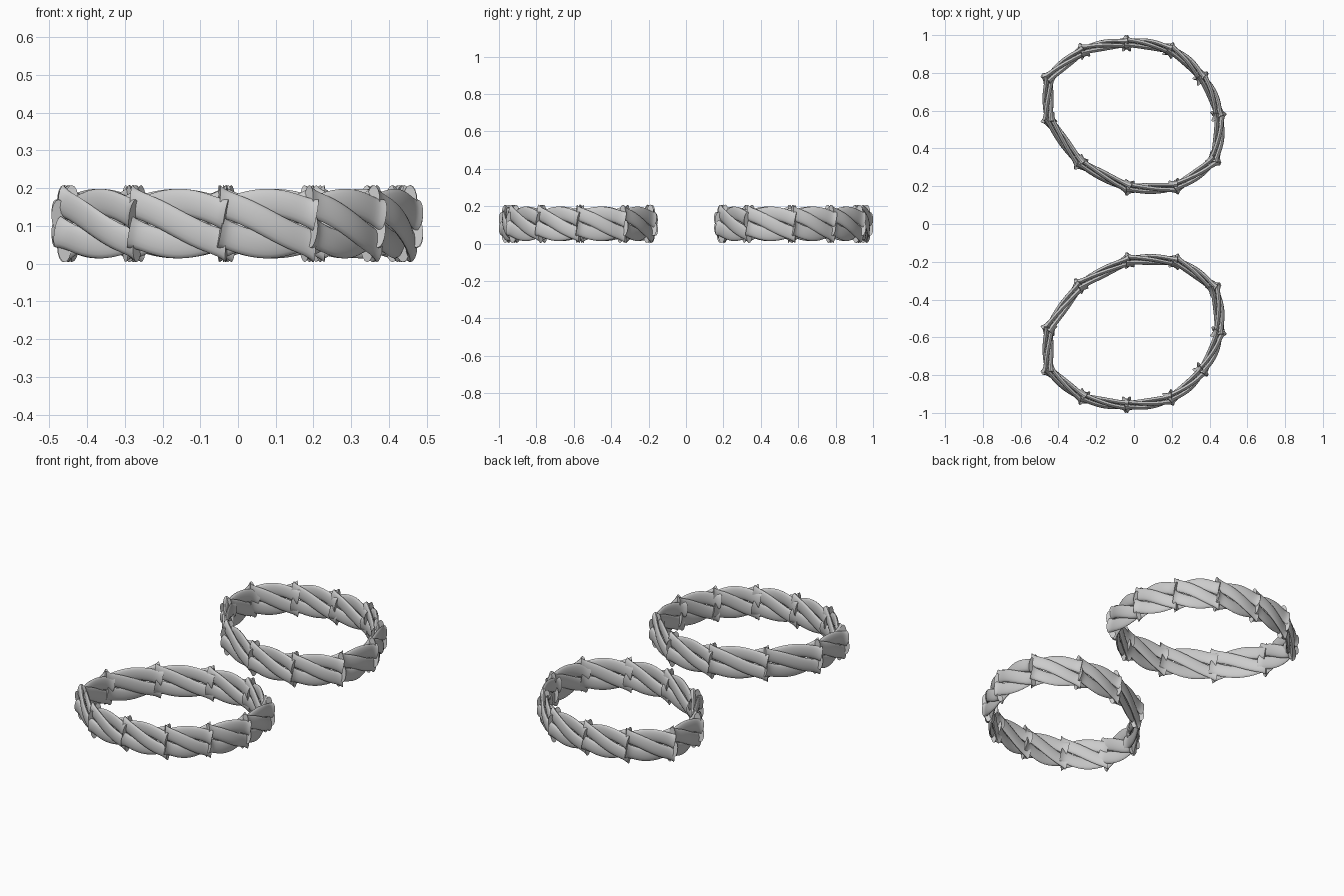
import bpy, bmesh, math
from mathutils import Vector

if "Cube" in bpy.data.objects:
    bpy.data.objects.remove(bpy.data.objects["Cube"])

# joints of the ring, counter-clockwise seen from above
JOINTS = [(.445, .575), (.355, .775), (.19, .92), (-.04, .955), (-.27, .915), (-.45, .77),
          (-.45, .555), (-.285, .325), (-.03, .195), (.22, .20), (.42, .34)]
STRANDS, STEPS, SIDES = 4, 24, 16
TWIST = math.radians(140)
MID_Z = 0.106


def add_strand(bm, a, b, phase, flip):
    """One strand of a twisted link running from joint a to joint b."""
    along = (b - a).normalized()
    out = Vector((along.y, -along.x))
    a, b = a - along * 0.012, b + along * 0.012
    bow = 0.011 + 0.006 * out.dot(Vector((.95, .3)))
    rings = []
    for i in range(STEPS + 1):
        t = i / STEPS
        flare = abs(2 * t - 1) ** 8          # ends spread into short spikes
        c = a.lerp(b, t) + out * (bow * 4 * t * (1 - t))
        half_w = 0.029 + 0.017 * flare
        half_h = 0.092 + 0.014 * flare
        ang = phase - TWIST * (t - 0.5)
        ring = []
        for k in range(SIDES):
            f = 2 * math.pi * k / SIDES
            u = 0.6 * math.cos(ang) + 0.40 * math.cos(f)
            v = 0.61 * math.sin(ang) + 0.39 * math.sin(f)
            # end caps lean with the twist of the strand
            lean = 0.20 * half_h * (v - 0.61 * math.sin(ang)) * math.cos(ang)
            p = c + out * (u * half_w) + along * lean
            # the second ring is the first turned half around the x axis
            ring.append(bm.verts.new((p.x, p.y * flip, MID_Z + v * half_h * flip)))
        rings.append(ring)
    for r0, r1 in zip(rings, rings[1:]):
        for k in range(SIDES):
            n = (k + 1) % SIDES
            bm.faces.new((r0[k], r0[n], r1[n], r1[k]))
    bm.faces.new(rings[0])
    bm.faces.new(rings[-1])


def make_ring(name, flip):
    bm = bmesh.new()
    pts = [Vector(p) for p in JOINTS]
    for i, a in enumerate(pts):
        b = pts[(i + 1) % len(pts)]
        for s in range(STRANDS):
            add_strand(bm, a, b, 2 * math.pi * s / STRANDS, flip)
    bmesh.ops.recalc_face_normals(bm, faces=bm.faces)
    mesh = bpy.data.meshes.new(name)
    bm.to_mesh(mesh)
    bm.free()
    obj = bpy.data.objects.new(name, mesh)
    bpy.context.collection.objects.link(obj)
    bpy.ops.object.select_all(action='DESELECT')
    obj.select_set(True)
    bpy.context.view_layer.objects.active = obj
    bpy.ops.object.shade_smooth_by_angle(angle=math.radians(40))


# two twisted rope rings
make_ring("back_rope_ring", 1)
make_ring("front_rope_ring", -1)
